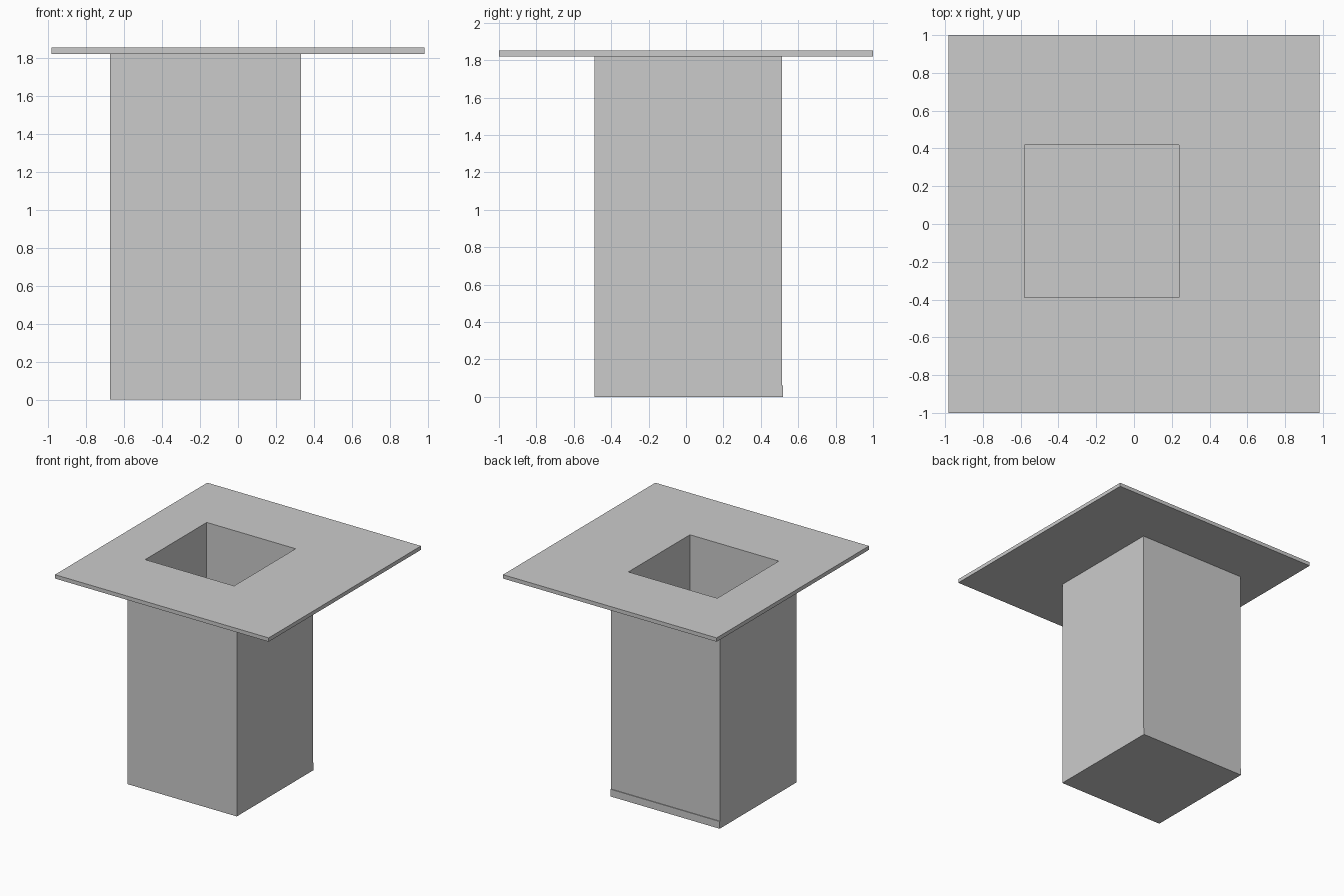
import bpy, bmesh

if "Cube" in bpy.data.objects:
    bpy.data.objects.remove(bpy.data.objects["Cube"])


def make_object(name, bm):
    bmesh.ops.recalc_face_normals(bm, faces=bm.faces)
    mesh = bpy.data.meshes.new(name)
    bm.to_mesh(mesh)
    bm.free()
    obj = bpy.data.objects.new(name, mesh)
    bpy.context.collection.objects.link(obj)
    return obj


def loop(bm, rect, z):
    x0, x1, y0, y1 = rect
    return [bm.verts.new((x, y, z)) for x, y in ((x0, y0), (x1, y0), (x1, y1), (x0, y1))]


def slab(name, outer, z0, z1, hole=None):
    """Rectangular block, optionally with a rectangular through hole."""
    bm = bmesh.new()
    lo, hi = loop(bm, outer, z0), loop(bm, outer, z1)
    pairs = [(lo, hi)]
    if hole:
        hole_lo, hole_hi = loop(bm, hole, z0), loop(bm, hole, z1)
        pairs += [(hi, hole_hi), (hole_hi, hole_lo), (hole_lo, lo)]
    else:
        bm.faces.new(lo)
        bm.faces.new(hi)
    for a, b in pairs:
        for i in range(4):
            j = (i + 1) % 4
            bm.faces.new((a[i], a[j], b[j], b[i]))
    return make_object(name, bm)


OPENING = (-0.58, 0.237, -0.39, 0.418)
FLOOR_TOP, PLATE_BOTTOM, PLATE_TOP = 0.06, 1.82, 1.852

# Floor, slightly proud of the shaft at the back
slab("shaft_floor", (-0.673, 0.332, -0.49, 0.519), 0, FLOOR_TOP)
# Hollow shaft walls
slab("shaft_walls", (-0.673, 0.332, -0.49, 0.513), FLOOR_TOP, PLATE_BOTTOM, OPENING)
# Wide thin plate around the opening
slab("top_plate", (-0.982, 0.982, -1, 1), PLATE_BOTTOM, PLATE_TOP, OPENING)
